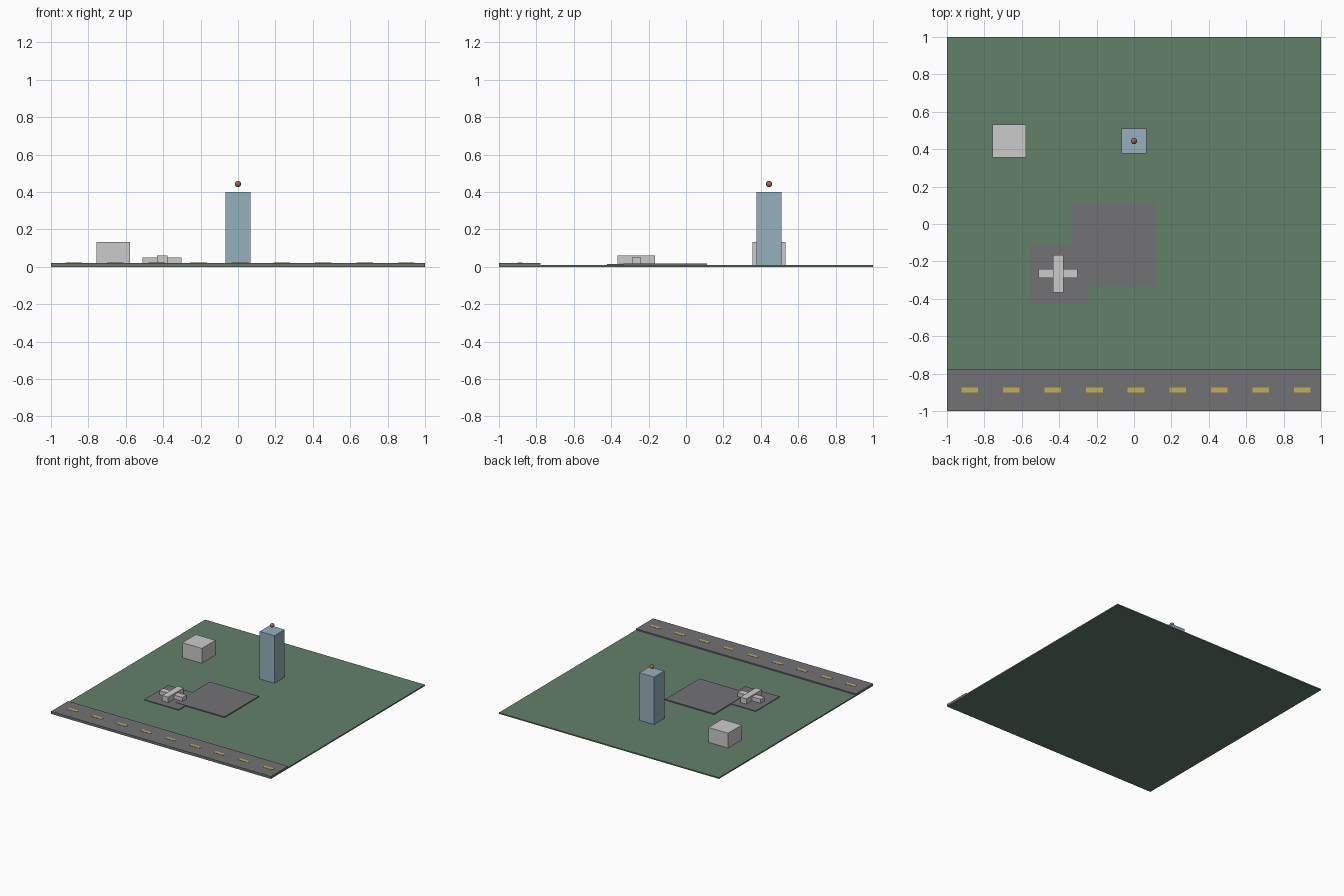
import bpy

if "Cube" in bpy.data.objects:
    bpy.data.objects.remove(bpy.data.objects["Cube"])


def material(name, rgb):
    m = bpy.data.materials.new(name)
    m.diffuse_color = (*rgb, 1)
    m.use_nodes = True
    m.node_tree.nodes["Principled BSDF"].inputs["Base Color"].default_value = m.diffuse_color
    return m


def box(name, x0, x1, y0, y1, z0, z1, mat=None):
    bpy.ops.mesh.primitive_cube_add(
        size=1, location=((x0 + x1) / 2, (y0 + y1) / 2, (z0 + z1) / 2))
    o = bpy.context.object
    o.name = name
    o.scale = (x1 - x0, y1 - y0, z1 - z0)
    bpy.ops.object.transform_apply(location=False, rotation=False, scale=True)
    if mat:
        o.data.materials.append(mat)
    return o


green = material("grass_green", (0.12, 0.22, 0.14))
asphalt = material("asphalt", (0.17, 0.17, 0.18))
yellow = material("line_yellow", (0.55, 0.42, 0.08))
glass = material("tower_blue", (0.30, 0.44, 0.52))
red = material("beacon_red", (0.45, 0.12, 0.05))

# Ground and paved areas
G = 0.01
box("ground", -1, 1, -1, 1, 0, G, green)
box("runway", -1, 1, -1, -0.778, 0.004, 0.02, asphalt)
box("terminal_apron", -0.333, 0.111, -0.333, 0.111, 0.005, 0.018, asphalt)
box("parking_apron", -0.556, -0.244, -0.422, -0.111, 0.004, 0.0155, asphalt)

# Runway centre line dashes
for i in range(9):
    x = -0.878 + i * 0.2222
    box(f"runway_dash_{i + 1}", x - 0.0444, x + 0.0444,
        -0.9, -0.874, 0.015, 0.0222, yellow)

# Hangar
box("hangar", -0.756, -0.578, 0.356, 0.533, G - 0.002, 0.132)

# Control tower with floating beacon
box("control_tower", -0.067, 0.067, 0.378, 0.511, G - 0.002, 0.4, glass)
bpy.ops.mesh.primitive_uv_sphere_add(
    segments=16, ring_count=8, radius=0.0167, location=(0, 0.444, 0.443))
beacon = bpy.context.object
beacon.name = "tower_beacon"
beacon.data.materials.append(red)
bpy.ops.object.shade_smooth_by_angle()

# Parked aircraft
box("aircraft_fuselage", -0.433, -0.378, -0.366, -0.166, 0.0165, 0.061)
box("aircraft_wing", -0.511, -0.302, -0.29, -0.24, 0.0175, 0.05)
